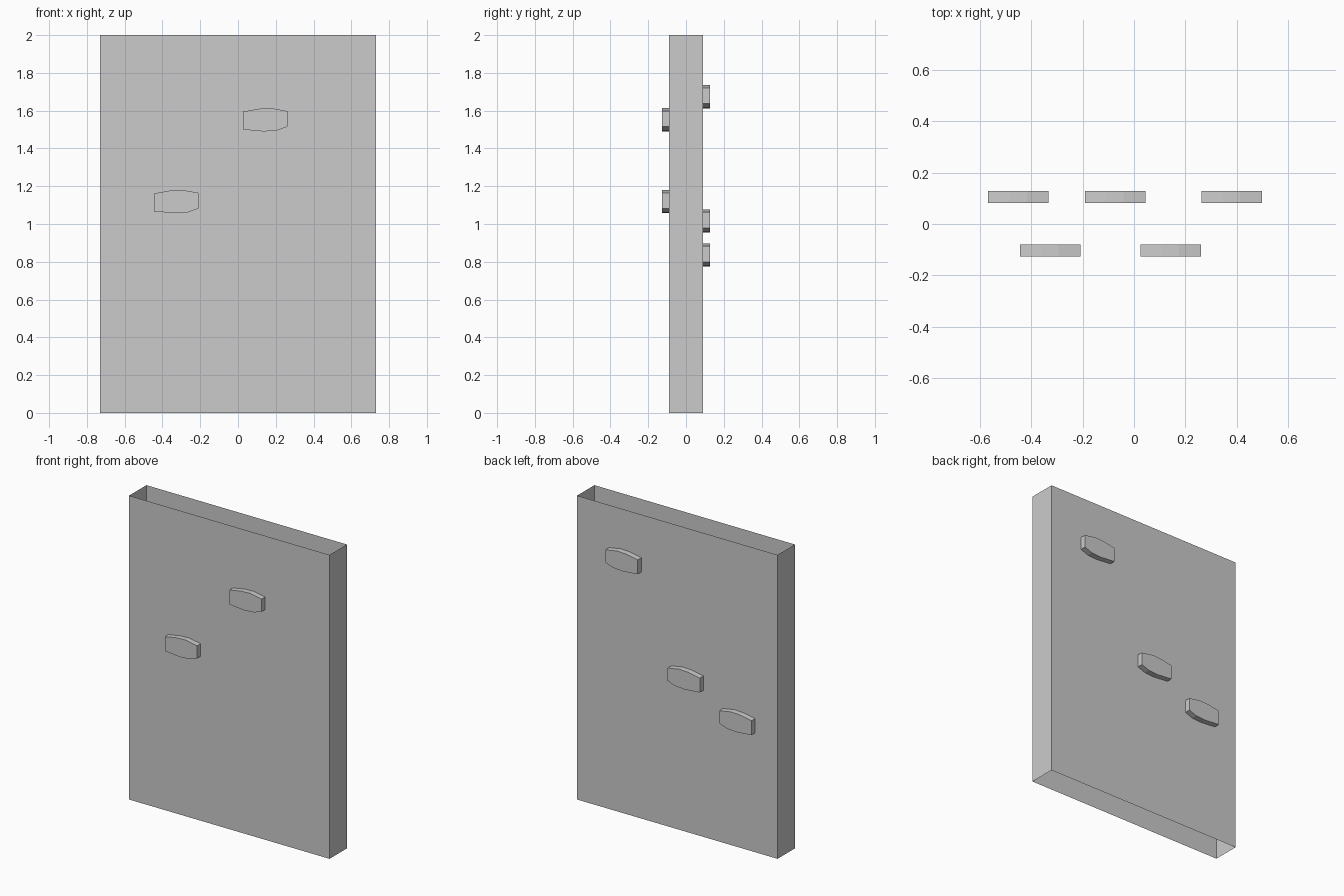
import bpy, bmesh

if "Cube" in bpy.data.objects:
    bpy.data.objects.remove(bpy.data.objects["Cube"])

def make_object(name, bm):
    bmesh.ops.recalc_face_normals(bm, faces=bm.faces)
    mesh = bpy.data.meshes.new(name)
    bm.to_mesh(mesh)
    bm.free()
    obj = bpy.data.objects.new(name, mesh)
    bpy.context.collection.objects.link(obj)
    return obj

def prism(name, points, axis_vec, caps=True):
    """Extrude a closed polygon along a vector."""
    bm = bmesh.new()
    a = [bm.verts.new(p) for p in points]
    b = [bm.verts.new([p[i] + axis_vec[i] for i in range(3)]) for p in points]
    n = len(a)
    for i in range(n):
        j = (i + 1) % n
        bm.faces.new((a[i], a[j], b[j], b[i]))
    if caps:
        bm.faces.new(a)
        bm.faces.new(b)
    return make_object(name, bm)

# Wall panel: four sides, open at top and bottom
W, D = 0.73, 0.09
prism("wall_panel", [(-W, -D, 0), (W, -D, 0), (W, D, 0), (-W, D, 0)], (0, 0, 2), caps=False)

# Climbing hold profile, measured from its lower left corner
PROFILE = [(0, 0.105), (0.085, 0.12), (0.15, 0.123), (0.235, 0.108),
           (0.235, 0.025), (0.18, 0.005), (0.11, 0), (0, 0.01)]

def hold(name, x, z, y):
    prism(name, [(x + px, y, z + pz) for px, pz in PROFILE], (0, 0.047, 0))

# Holds on the front and back, slightly sunk into the wall
for i, (x, z) in enumerate([(0.026, 1.49), (-0.444, 1.057)]):
    hold(f"front_hold_{i + 1}", x, z, -0.126)
for i, (x, z) in enumerate([(0.262, 1.612), (-0.19, 0.955), (-0.567, 0.775)]):
    hold(f"back_hold_{i + 1}", x, z, 0.081)
